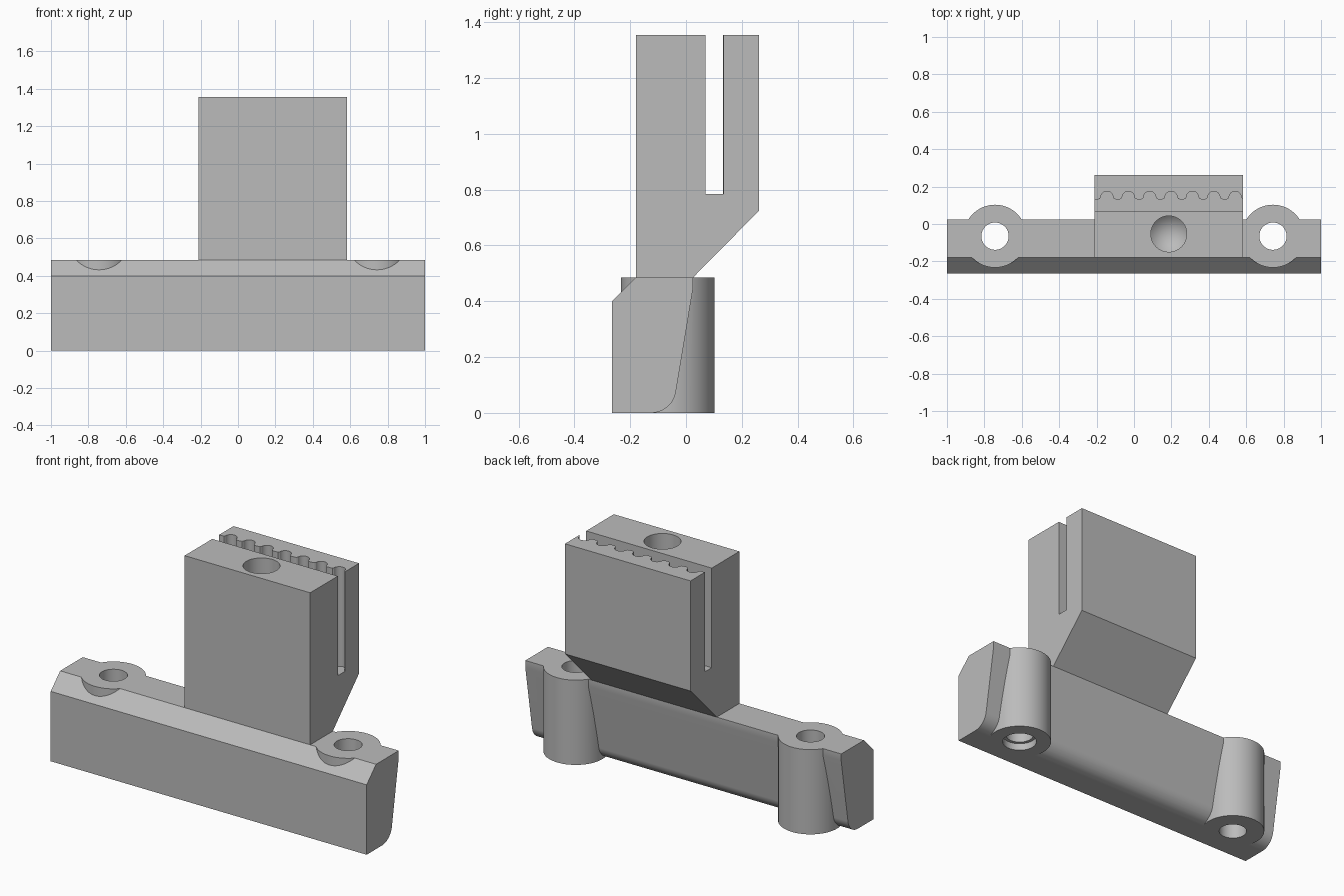
import bpy, bmesh
from math import sin, cos, radians
from mathutils import Vector, Matrix

cube = bpy.data.objects.get("Cube")
if cube:
    bpy.data.objects.remove(cube)

grey = bpy.data.materials.new("plain grey")
grey.use_nodes = True
grey.diffuse_color = (0.5, 0.5, 0.5, 1)
grey.node_tree.nodes["Principled BSDF"].inputs["Base Color"].default_value = (0.5, 0.5, 0.5, 1)


def finish(name, bm):
    bmesh.ops.recalc_face_normals(bm, faces=bm.faces)
    mesh = bpy.data.meshes.new(name)
    bm.to_mesh(mesh)
    bm.free()
    mesh.materials.append(grey)
    obj = bpy.data.objects.new(name, mesh)
    bpy.context.collection.objects.link(obj)
    return obj


def prism(name, points, offset):
    """Extrude a flat outline of 3D points along an offset."""
    bm = bmesh.new()
    face = bm.faces.new([bm.verts.new(p) for p in points])
    ext = bmesh.ops.extrude_face_region(bm, geom=[face], use_keep_orig=True)
    moved = [v for v in ext["geom"] if isinstance(v, bmesh.types.BMVert)]
    bmesh.ops.translate(bm, verts=moved, vec=Vector(offset))
    return finish(name, bm)


def cylinder(name, x, y, z0, z1, radius, base_radius=None):
    bm = bmesh.new()
    low = radius if base_radius is None else base_radius
    bmesh.ops.create_cone(bm, cap_ends=True, segments=64, radius1=low, radius2=radius,
                          depth=z1 - z0, matrix=Matrix.Translation((x, y, (z0 + z1) / 2)))
    return finish(name, bm)


def combine(target, tool, operation):
    """Apply a boolean and discard the tool."""
    mod = target.modifiers.new("boolean", "BOOLEAN")
    mod.object, mod.operation, mod.solver = tool, operation, "EXACT"
    tool.hide_render = True
    graph = bpy.context.evaluated_depsgraph_get()
    mesh = bpy.data.meshes.new_from_object(target.evaluated_get(graph))
    target.modifiers.clear()
    target.data = mesh
    bpy.data.objects.remove(tool)


def smooth(obj):
    for poly in obj.data.polygons:
        poly.use_smooth = True
    obj.data.set_sharp_from_angle(angle=radians(25))
    mod = obj.modifiers.new("weighted normals", "WEIGHTED_NORMAL")
    mod.keep_sharp = True


# Base bar: chamfered front, sloping back with a rounded lower edge
profile = [(-0.265, 0), (-0.265, 0.4), (-0.18, 0.485), (0.025, 0.485), (0.025, 0.445)]
for i in range(13):
    a = radians(-10 - 80 * i / 12)
    profile.append((-0.125 + 0.09 * cos(a), 0.09 + 0.09 * sin(a)))
base = prism("base_bar", [(-1, y, z) for y, z in profile], (2, 0, 0))

# Screw bosses with through holes
for x in (-0.743, 0.743):
    combine(base, cylinder("screw_boss", x, -0.065, 0, 0.485, 0.168), "UNION")
for x in (-0.743, 0.743):
    combine(base, cylinder("screw_hole", x, -0.065, -0.1, 0.6, 0.073), "DIFFERENCE")
combine(base, cylinder("counterbore", 0.743, -0.065, -0.1, 0.04, 0.09), "DIFFERENCE")
smooth(base)

# Clamp tower
left, right = -0.212, 0.583
outline = [(-0.18, 0.485), (-0.18, 1.355), (0.262, 1.355), (0.262, 0.725), (0.025, 0.485)]
tower = prism("clamp_tower", [(left, y, z) for y, z in outline], (right - left, 0, 0))

# Belt slot whose back wall has rounded grooves
slot = [(0.7, 0.07), (-0.33, 0.07), (-0.33, 0.132)]
for i in range(8):
    x = -0.259 + 0.1143 * i
    slot += [(x - 0.046, 0.132), (x - 0.038, 0.135)]
    for k in range(17):
        a = radians(180 - 180 * k / 16)
        slot.append((x + 0.033 * cos(a), 0.142 + 0.033 * sin(a)))
    slot += [(x + 0.038, 0.135), (x + 0.046, 0.132)]
slot.append((0.7, 0.132))
combine(tower, prism("slot_cutter", [(x, y, 0.785) for x, y in slot], (0, 0, 0.7)), "DIFFERENCE")

# Blind hole with a conical bottom
bore = cylinder("bore_cutter", 0.186, -0.053, 0.75, 1.5, 0.096)
tip = cylinder("bore_tip", 0.186, -0.053, 0.66, 0.75, 0.096, 0)
combine(bore, tip, "UNION")
combine(tower, bore, "DIFFERENCE")
smooth(tower)
